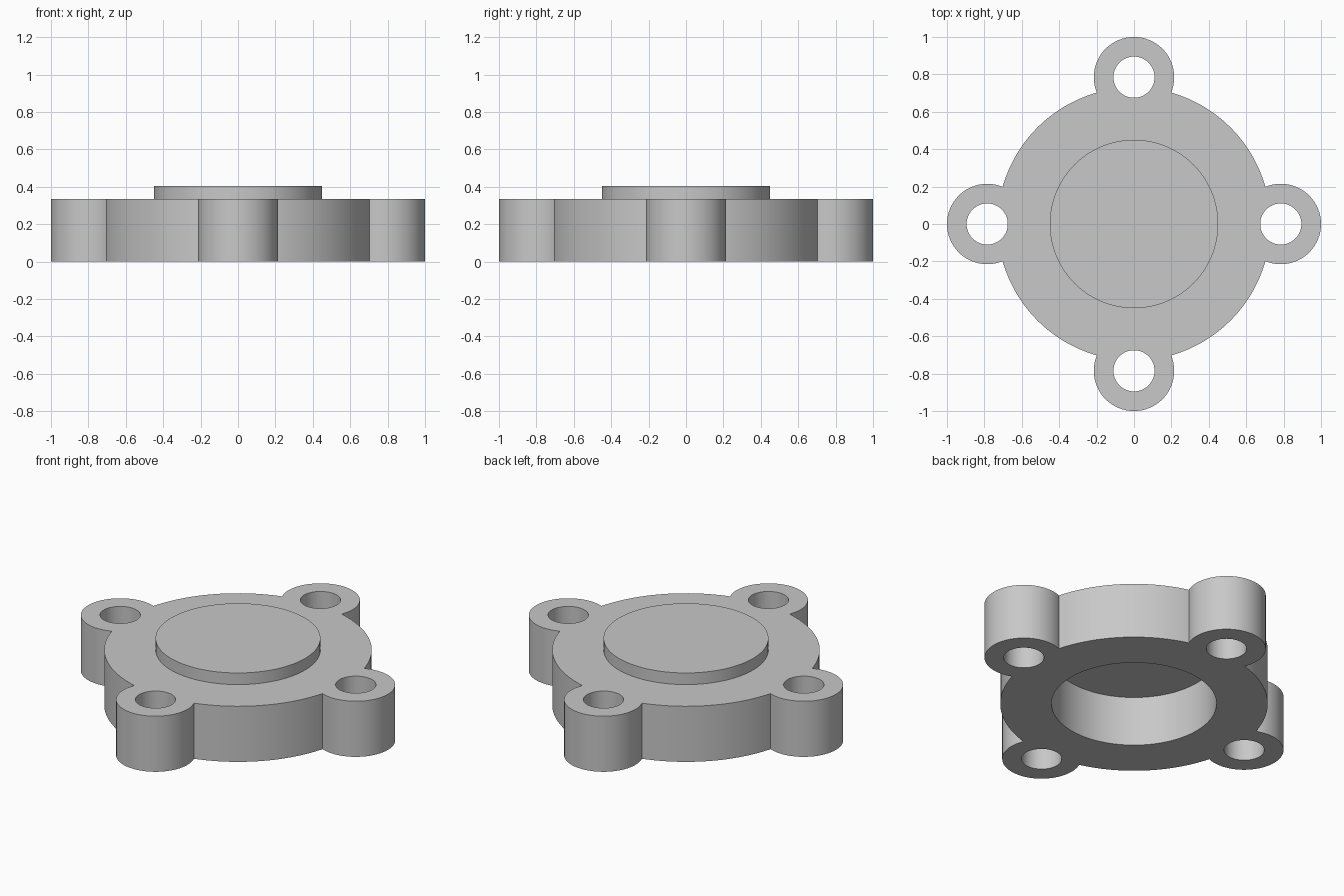
import bpy, bmesh, math
from mathutils import Matrix

if "Cube" in bpy.data.objects:
    bpy.data.objects.remove(bpy.data.objects["Cube"])

PLATE_TOP, BOSS_TOP, RECESS_TOP = 0.335, 0.405, 0.30
LUG_DISTANCE = 0.785
LUG_CENTRES = [(LUG_DISTANCE * x, LUG_DISTANCE * y)
               for x, y in ((1, 0), (0, 1), (-1, 0), (0, -1))]

grey = bpy.data.materials.new("plain grey")
grey.use_nodes = True
grey.diffuse_color = (0.58, 0.58, 0.58, 1)
grey.node_tree.nodes["Principled BSDF"].inputs["Base Color"].default_value = grey.diffuse_color


def cylinders(name, items):
    """One object made of upright cylinders: (centre, radius, bottom, top)."""
    bm = bmesh.new()
    for (x, y), radius, bottom, top in items:
        bmesh.ops.create_cone(
            bm, cap_ends=True, segments=128 if radius > 0.3 else 64,
            radius1=radius, radius2=radius, depth=top - bottom,
            matrix=Matrix.Translation((x, y, (bottom + top) / 2)))
    mesh = bpy.data.meshes.new(name)
    bm.to_mesh(mesh)
    bm.free()
    mesh.materials.append(grey)
    obj = bpy.data.objects.new(name, mesh)
    bpy.context.collection.objects.link(obj)
    return obj


def combine(target, tool, operation):
    """Apply a boolean and remove the tool."""
    tool.hide_render = True
    mod = target.modifiers.new(operation, 'BOOLEAN')
    mod.operation, mod.object, mod.solver = operation, tool, 'EXACT'
    bpy.context.view_layer.objects.active = target
    bpy.ops.object.modifier_apply(modifier=mod.name)
    bpy.data.objects.remove(tool)


# Round plate with four lugs and a raised centre
flange = cylinders("flange_cover", [((0, 0), 0.73, 0, PLATE_TOP)])
lugs = cylinders("lugs", [(c, 0.215, 0, PLATE_TOP) for c in LUG_CENTRES])
combine(flange, lugs, 'UNION')
boss = cylinders("boss", [((0, 0), 0.45, 0.1, BOSS_TOP)])
combine(flange, boss, 'UNION')

# Bolt holes through the lugs and the round recess underneath
holes = cylinders("cutters", [(c, 0.11, -0.1, 0.5) for c in LUG_CENTRES]
                  + [((0, 0), 0.45, -0.1, RECESS_TOP)])
combine(flange, holes, 'DIFFERENCE')

# Smooth walls, crisp rims
bpy.ops.object.select_all(action='DESELECT')
flange.select_set(True)
bpy.context.view_layer.objects.active = flange
bpy.ops.object.shade_smooth_by_angle(angle=math.radians(30))
